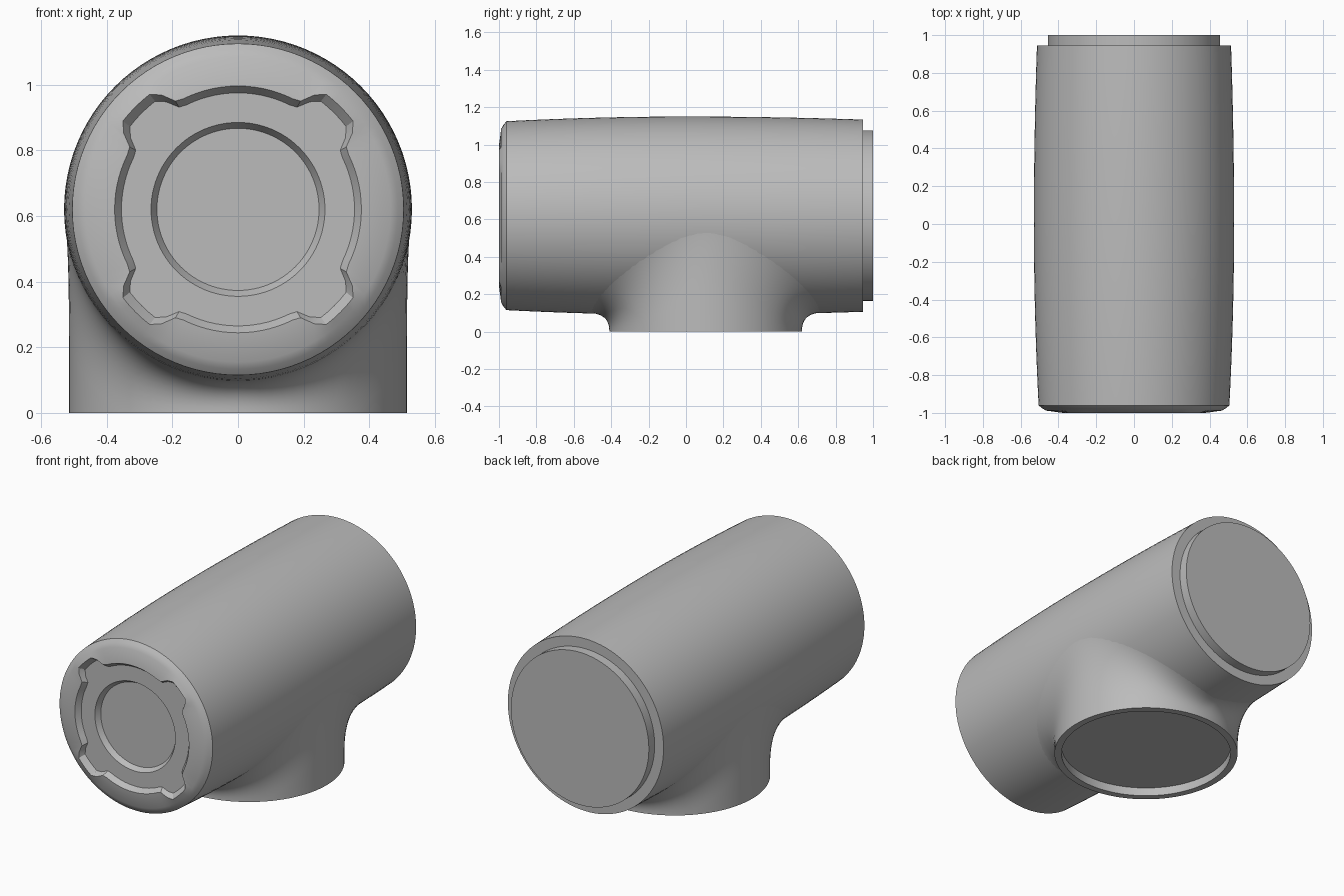
import bpy
from math import sin, cos, pi, radians, sqrt, asin, degrees

cube = bpy.data.objects.get("Cube")
if cube:
    bpy.data.objects.remove(cube, do_unlink=True)

SEG = 96
AXIS_Z = 0.62      # height of the barrel axis
NECK_Y = 0.105     # centre of the outlet
NECK_R = 0.515

grey = bpy.data.materials.new("grey plastic")
grey.use_nodes = True
colour = (0.5, 0.5, 0.5, 1)
grey.diffuse_color = colour
grey.node_tree.nodes["Principled BSDF"].inputs["Base Color"].default_value = colour
ANGLES = [2 * pi * i / SEG for i in range(SEG)]


def loft(name, rings, cap_start=True, cap_end=True):
    """Skin a list of equal-sized rings into one smooth object."""
    verts = [p for ring in rings for p in ring]
    faces = []
    for k in range(len(rings) - 1):
        a, b = k * SEG, (k + 1) * SEG
        for i in range(SEG):
            j = (i + 1) % SEG
            faces.append((a + i, a + j, b + j, b + i))
    if cap_start:
        faces.append(tuple(reversed(range(SEG))))
    if cap_end:
        faces.append(tuple(range(len(verts) - SEG, len(verts))))
    mesh = bpy.data.meshes.new(name)
    mesh.from_pydata(verts, [], faces)
    mesh.materials.append(grey)
    mesh.shade_smooth()
    mesh.set_sharp_from_angle(angle=radians(28))
    obj = bpy.data.objects.new(name, mesh)
    bpy.context.collection.objects.link(obj)
    return obj


def barrel_radius(y):
    return 0.53 - (0.025 * (y / 0.96) ** 2 if y < 0 else 0.016 * (y / 0.94) ** 2)


def lobe(t):
    """1 on the four diagonal lobes, 0 between them, with short ramps."""
    off = abs(degrees(t) % 90 - 45)
    return min(1, max(0, (15.5 - off) / 6.5))


def barrel_ring(y, r, bulge=0):
    return [((r + bulge * lobe(t)) * cos(t), y, AXIS_Z + (r + bulge * lobe(t)) * sin(t))
            for t in ANGLES]


# Barrel: rear spigot, bulging side, domed front with lobed recess
rings = [barrel_ring(1.0, 0.455), barrel_ring(0.945, 0.455)]
STEPS = 18
for k in range(STEPS + 1):
    y = 0.945 - 1.905 * k / STEPS
    rings.append(barrel_ring(y, barrel_radius(y)))
rings += [barrel_ring(-0.975, 0.487), barrel_ring(-0.988, 0.465),
          barrel_ring(-1.0, 0.376, 0.066),
          barrel_ring(-0.97, 0.355, 0.06),
          barrel_ring(-0.97, 0.355), barrel_ring(-0.97, 0.265),
          barrel_ring(-0.94, 0.247)]
loft("barrel", rings)


# Outlet neck: recessed plate, rim, wall and a fillet flowing into the barrel
def circle(r, z):
    return [(r * cos(t), NECK_Y + r * sin(t), z) for t in ANGLES]


def on_barrel(phi, y, inset=0.0):
    r = barrel_radius(y) - inset
    return (r * sin(phi), y, AXIS_Z - r * cos(phi))


FILLET = 12
columns = []
for t in ANGLES:
    x, y = NECK_R * cos(t), NECK_Y + NECK_R * sin(t)
    side = abs(cos(t))
    spread = 0.1 + 0.17 * side
    phi = asin(x / barrel_radius(y))
    p1 = on_barrel(phi, y)
    p0 = (x, y, max(0.004, p1[2] - spread))
    p2 = on_barrel(phi + radians(9) * cos(t), y + spread * sin(t), 0.002)
    column = []
    for k in range(FILLET + 1):
        u = k / FILLET
        column.append(tuple((1 - u) ** 2 * a + 2 * u * (1 - u) * b + u * u * c
                            for a, b, c in zip(p0, p1, p2)))
    columns.append(column)
rings = [circle(0.475, 0.05), circle(0.475, 0), circle(NECK_R, 0)]
rings += [[c[k] for c in columns] for k in range(FILLET + 1)]
loft("outlet_neck", rings, cap_end=False)
